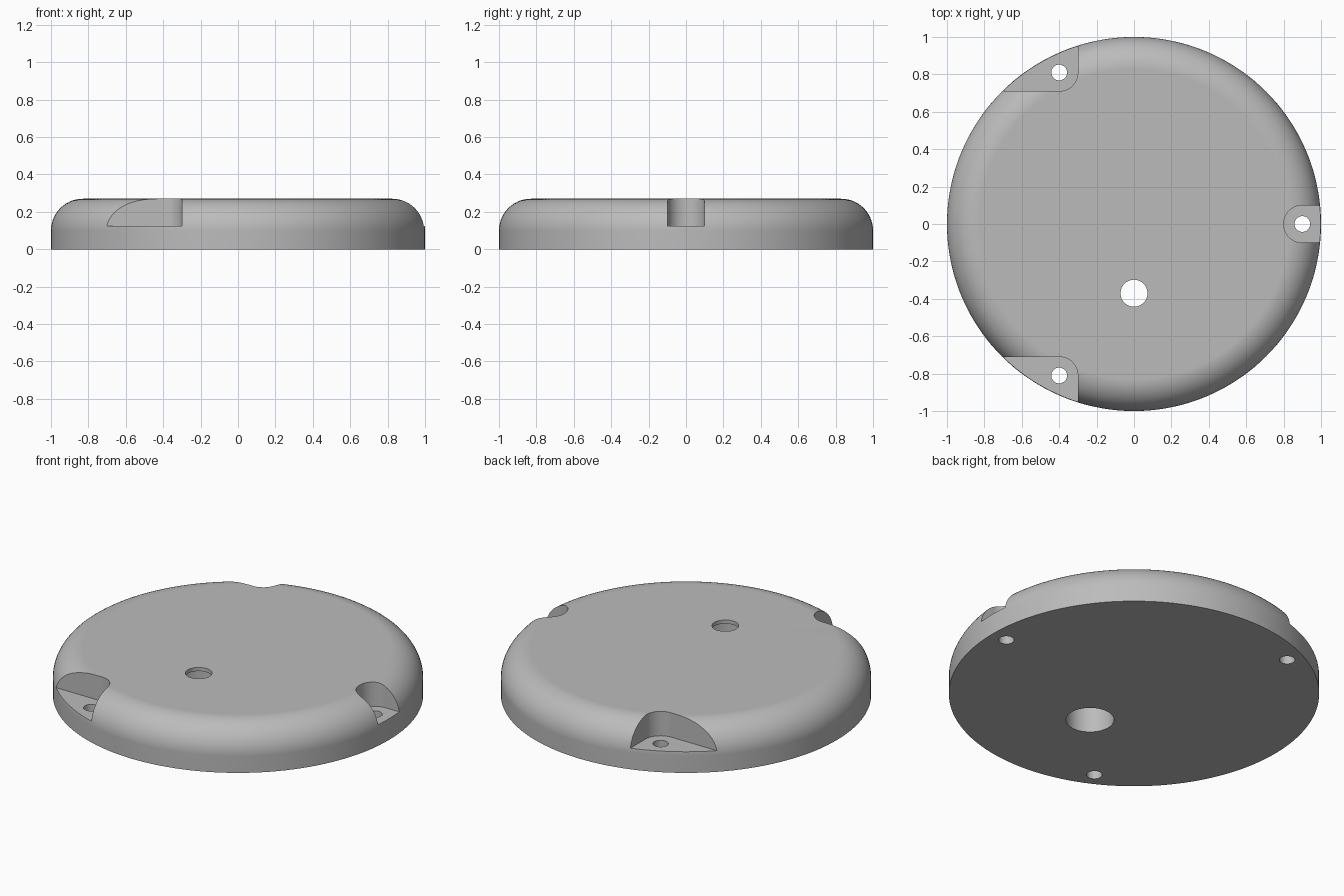
import bpy, bmesh, math
from mathutils import Vector

if "Cube" in bpy.data.objects:
    bpy.data.objects.remove(bpy.data.objects["Cube"], do_unlink=True)

HEIGHT, FILLET, FLOOR = 0.27, 0.17, 0.125
SLOT, SCREW = 0.1, 0.042

grey = bpy.data.materials.new("plain_grey")
grey.use_nodes = True
colour = (0.5, 0.5, 0.5, 1)
grey.diffuse_color = colour
grey.node_tree.nodes["Principled BSDF"].inputs["Base Color"].default_value = colour


def arc(cx, cy, r, start, end, steps):
    """Points along an arc, angles in degrees."""
    angles = [math.radians(start + (end - start) * i / steps) for i in range(steps + 1)]
    return [(cx + r * math.cos(a), cy + r * math.sin(a)) for a in angles]


def make_object(name, bm):
    bmesh.ops.recalc_face_normals(bm, faces=bm.faces)
    mesh = bpy.data.meshes.new(name)
    bm.to_mesh(mesh)
    bm.free()
    mesh.materials.append(grey)
    ob = bpy.data.objects.new(name, mesh)
    bpy.context.collection.objects.link(ob)
    return ob


def prism(name, outline, bottom, top):
    """Upright solid with the given plan outline."""
    bm = bmesh.new()
    face = bm.faces.new([bm.verts.new((x, y, bottom)) for x, y in outline])
    solid = bmesh.ops.extrude_face_region(bm, geom=[face])
    moved = [v for v in solid["geom"] if isinstance(v, bmesh.types.BMVert)]
    bmesh.ops.translate(bm, verts=moved, vec=Vector((0, 0, top - bottom)))
    return make_object(name, bm)


# Round cover with a filleted top edge
bm = bmesh.new()
profile = [(1, 0)] + arc(1 - FILLET, HEIGHT - FILLET, FILLET, 0, 90, 14)
verts = [bm.verts.new((x, 0, z)) for x, z in profile]
edges = [bm.edges.new(pair) for pair in zip(verts, verts[1:])]
bmesh.ops.spin(bm, geom=verts + edges, cent=(0, 0, 0), axis=(0, 0, 1),
               angle=math.tau, steps=144, use_merge=True)
bmesh.ops.remove_doubles(bm, verts=bm.verts, dist=1e-5)
bmesh.ops.holes_fill(bm, edges=[e for e in bm.edges if e.is_boundary], sides=0)
cover = make_object("round_cover", bm)

cutters = []

# Screw pockets: one rounded slot and two mirrored corner pockets
slot = arc(0.9, 0, SLOT, 90, 270, 32) + [(1.2, -SLOT), (1.2, SLOT)]
corner = arc(-0.4, 0.81, SLOT, -90, 0, 16) + [(-0.3, 1.2), (-1.2, 1.2), (-1.2, 0.71)]
mirrored = [(x, -y) for x, y in corner]
for name, outline in (("slot", slot), ("back_corner", corner), ("front_corner", mirrored)):
    cutters.append(prism(name + "_pocket_cutter", outline, FLOOR, 0.5))

# Screw holes through the pocket floors
for x, y in ((0.9, 0), (-0.4, 0.81), (-0.4, -0.81)):
    circle = arc(x, y, SCREW, 0, 360, 40)[:-1]
    cutters.append(prism("screw_hole_cutter", circle, -0.2, 0.2))

# Stepped opening: wide from below, narrow through the thin top lip
for r, top in ((0.13, HEIGHT - 0.022), (0.072, 0.5)):
    circle = arc(0, -0.37, r, 0, 360, 64)[:-1]
    cutters.append(prism("opening_cutter", circle, -0.2, top))

bpy.ops.object.select_all(action="DESELECT")
bpy.context.view_layer.objects.active = cover
cover.select_set(True)
for cutter in cutters:
    mod = cover.modifiers.new("cut", "BOOLEAN")
    mod.operation, mod.solver, mod.object = "DIFFERENCE", "EXACT", cutter
    bpy.ops.object.modifier_apply(modifier=mod.name)
    bpy.data.objects.remove(cutter, do_unlink=True)

# Smooth fillet with crisp cut edges and flat faces
bpy.ops.object.shade_smooth_by_angle(angle=math.radians(30))
weighted = cover.modifiers.new("flat_face_normals", "WEIGHTED_NORMAL")
weighted.keep_sharp = True
